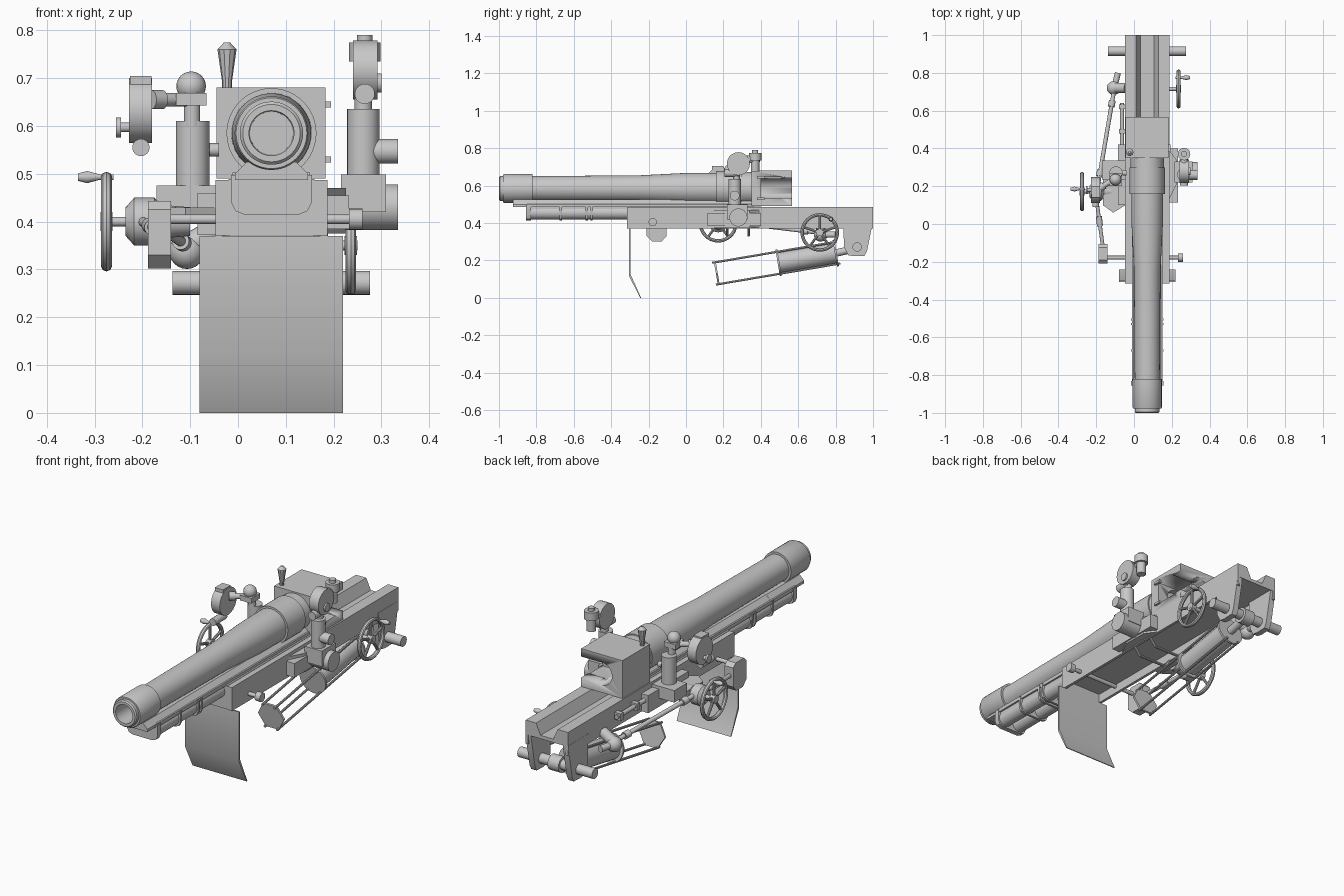
import bpy, bmesh, math
from mathutils import Vector, Matrix

if "Cube" in bpy.data.objects:
    bpy.data.objects.remove(bpy.data.objects["Cube"])

CX, CZ = 0.07, 0.585           # bore axis
steel = bpy.data.materials.new("grey_steel")
steel.diffuse_color = (0.58, 0.58, 0.58, 1)
steel.use_nodes = True
steel.node_tree.nodes["Principled BSDF"].inputs["Base Color"].default_value = steel.diffuse_color


def finish(name, bm):
    bmesh.ops.recalc_face_normals(bm, faces=bm.faces)
    me = bpy.data.meshes.new(name)
    for f in bm.faces:
        f.smooth = True
    bm.to_mesh(me)
    bm.free()
    me.set_sharp_from_angle(angle=math.radians(32))
    me.materials.append(steel)
    ob = bpy.data.objects.new(name, me)
    bpy.context.collection.objects.link(ob)
    return ob


def box(name, x0, x1, y0, y1, z0, z1):
    bm = bmesh.new()
    bmesh.ops.create_cube(bm, size=1)
    for v in bm.verts:
        v.co = ((x0 + x1) / 2 + v.co.x * (x1 - x0), (y0 + y1) / 2 + v.co.y * (y1 - y0),
                (z0 + z1) / 2 + v.co.z * (z1 - z0))
    return finish(name, bm)


def lathe(name, p, q, prof, n=32):
    """Revolve (distance, radius) points about the line from p to q."""
    p, d = Vector(p), Vector(q) - Vector(p)
    rot = d.to_track_quat('Z', 'Y')
    bm = bmesh.new()
    rings = [[bm.verts.new(p + rot @ Vector((r * math.cos(2 * math.pi * i / n),
              r * math.sin(2 * math.pi * i / n), t))) for i in range(n)] for t, r in prof]
    for a, b in zip(rings, rings[1:]):
        for i in range(n):
            bm.faces.new((a[i], a[(i + 1) % n], b[(i + 1) % n], b[i]))
    bm.faces.new(rings[0])
    bm.faces.new(rings[-1])
    return finish(name, bm)


def cyl(name, p, q, r, n=24):
    return lathe(name, p, q, [(0, r), ((Vector(q) - Vector(p)).length, r)], n)


def ball(name, c, r):
    bm = bmesh.new()
    bmesh.ops.create_uvsphere(bm, u_segments=20, v_segments=12, radius=r, matrix=Matrix.Translation(c))
    return finish(name, bm)


def prism(name, pts, axis, a, b):
    """Extrude an outline along x (points are y,z), y (x,z) or z (x,y)."""
    def at(u, v, w):
        return {'x': (w, u, v), 'y': (u, w, v), 'z': (u, v, w)}[axis]
    bm = bmesh.new()
    f = bm.faces.new([bm.verts.new(at(u, v, a)) for u, v in pts])
    ext = bmesh.ops.extrude_face_region(bm, geom=[f])
    bmesh.ops.translate(bm, vec=Vector(at(0, 0, b - a)),
                        verts=[g for g in ext['geom'] if isinstance(g, bmesh.types.BMVert)])
    return finish(name, bm)


def sym(*half):
    return [(CX + u, z) for u, z in half] + [(CX - u, z) for u, z in reversed(half)]


def cut(ob, cutter):
    m = ob.modifiers.new("cut", 'BOOLEAN')
    m.operation, m.object, m.solver = 'DIFFERENCE', cutter, 'EXACT'
    cutter.hide_render = True
    cutter.hide_viewport = True


def handwheel(name, x, y, z, r, hub0, hub1, grip, side):
    """Spoked wheel facing x with a crank grip on the given side."""
    bm = bmesh.new()
    n, k = 40, 8
    ring = [(.011 * math.sin(math.tau * j / k), r - .009 + .009 * math.cos(math.tau * j / k)) for j in range(k)]
    g = [[bm.verts.new((x + u, y + w * math.cos(math.tau * i / n), z + w * math.sin(math.tau * i / n)))
          for u, w in ring] for i in range(n)]
    for i in range(n):
        for j in range(k):
            bm.faces.new((g[i][j], g[(i + 1) % n][j], g[(i + 1) % n][(j + 1) % k], g[i][(j + 1) % k]))
    finish(name + "_rim", bm)
    for i in range(5):
        a = math.radians(90 + 72 * i)
        cyl(name + "_spoke", (x, y, z), (x, y + (r - .01) * math.cos(a), z + (r - .01) * math.sin(a)), .007, n=10)
    cyl(name + "_hub", (x - .013, y, z), (x + .013, y, z), .02)
    cyl(name + "_shaft", (hub0, y, z), (hub1, y, z), .01)
    gy, gz = y + (r - .01) * math.cos(grip), z + (r - .01) * math.sin(grip)
    lathe(name + "_grip", (x - side * .015, gy, gz), (x + side, gy, gz),
          [(0, .006), (.03, .006), (.055, .013), (.075, .008)], 14)


# Barrel with hollow muzzle
lathe("barrel", (CX, -1, CZ), (CX, 1, CZ),
      [(.5, .045), (0, .047), (0, .06), (.006, .066), (.022, .066), (.022, .074), (.028, .077), (.18, .077),
       (.18, .066), (.75, .07), (1.0, .083), (1.16, .084), (1.16, .094), (1.3, .094), (1.3, .088),
       (1.37, .088)], 48)

# Breech block, opened to the right and the rear
breech = box("breech_block", -.045, .183, .35, .567, .49, .68)
cut(breech, box("breech_slot_cutter", .055, .25, .40, .51, .53, .647))
cut(breech, box("breech_rear_cutter", .085, .25, .49, .65, .535, .64))
cut(breech, cyl("breech_bore_cutter", (.0695, .37, CZ), (.0695, .66, CZ), .057, n=31))
lathe("breech_lever", (-.023, .38, .67), (-.023, .38, .78),
      [(0, .01), (.02, .01), (.09, .02), (.105, .006)], 10)
for z in (.53, .645):
    box("breech_hinge", .18, .194, .38, .42, z - .006, z + .006)

# Cradle: channelled deck with hollow underside
prism("cradle", sym((.035, .432), (.06, .487), (.117, .487), (.117, .37), (.103, .37), (.103, .415)),
      'y', -.315, 1)
box("cradle_front", CX - .113, CX + .113, -.314, -.30, .371, .486)
box("cradle_cover", CX - .09, CX + .09, -.314, .40, .43, .489)
for x in (-.048, .158):
    prism("rear_cheek", [(.84, .42), (.845, .27), (.868, .228), (.90, .223), (.955, .225), (.968, .25),
          (.998, .40), (.998, .42)], 'x', x, x + .03)
cyl("rear_trunnion", (-.137, .915, .272), (.276, .915, .272), .025)
# Straps hanging below the cradle
for y in (.22, .335):
    for s in (-1, 1):
        cyl("strap_side", (CX + s * .11, y, .375), (CX + s * .08, y, .335), .007, n=10)
    cyl("strap_bar", (CX - .082, y, .334), (CX + .082, y, .334), .007, n=10)

# Recoil tubes, bands and sleigh below the barrel
for s in (-1, 1):
    cyl("recoil_tube", (CX + s * .042, -.84, .455), (CX + s * .042, -.31, .455), .036)
    box("slide_rail", CX + s * .072 - .009, CX + s * .072 + .009, -.85, .36, .485, .503)
box("recoil_plate", CX - .072, CX + .072, -.84, -.3, .47, .496)
band = sym((.085, .497), (.084, .44), (.075, .422), (.055, .414))
prism("front_band", band, 'y', -.856, -.83)
for y in (-.67, -.53, -.505):
    prism("housing_band", band, 'y', y - .006, y + .006)
prism("barrel_lug", sym((.052, .525), (.076, .50), (.076, .487)), 'y', -.925, -.66)
prism("barrel_sleigh", sym((.05, .525), (.076, .50), (.076, .485)), 'y', -.66, .36)

# Front spade plate
prism("spade", [(-.306, .37), (-.298, .37), (-.298, .13), (-.24, 0), (-.245, 0), (-.306, .12)], 'x', -.08, .22)

# Balancing cylinder, guide rods and end plates
D = Vector((0, 1, .17)).normalized()
A = Vector((CX, .49, .187))
N = Vector((0, -D.z, D.y))
cyl("balance_cylinder", A, A + D * .32, .056, n=32)
cyl("balance_rod", A + D * .32, (CX, .915, .265), .02)
cyl("balance_eye", (CX - .03, .915, .27), (CX + .03, .915, .27), .038)
for t in (-.335, 0, .31):
    cyl("guide_plate", A + D * t, A + D * (t + .01), .072, n=6 if t < 0 else 24)
for s in (-1, 1):
    for u in (-1, 1):
        o = Vector((s * .034, 0, 0)) + N * u * .059
        cyl("guide_rod", A + o - D * .345, A + o + D * .33, .006, n=10)

# Handwheels
handwheel("elevating_wheel", .236, .715, .35, .103, .18, .25, math.radians(50), 1)
handwheel("traverse_wheel", -.275, .172, .40, .104, -.28, -.20, math.radians(82), -1)

# Right sight mount
box("right_bracket", .18, .232, .115, .40, .385, .455)
prism("right_gusset", [(.18, .12), (.18, .40), (.225, .34), (.225, .21)], 'z', .375, .47)
cyl("right_drum", (.22, .28, .43), (.335, .28, .43), .048, n=32)
box("right_sight_base", .215, .31, .22, .33, .42, .498)
cyl("right_sight_post", (.262, .26, .49), (.262, .26, .635), .034)
cyl("right_post_knob", (.28, .26, .547), (.335, .26, .547), .026)
cyl("right_sight_neck", (.262, .27, .63), (.262, .27, .68), .018)
cyl("right_sight_disc", (.24, .28, .717), (.292, .28, .717), .062, n=20)
cyl("right_sight_objective", (.265, .205, .667), (.265, .28, .667), .021)
cyl("right_sight_knob", (.285, .28, .69), (.30, .28, .69), .02)
cyl("right_sight_arm", (.265, .30, .74), (.265, .38, .74), .02)
cyl("right_eyepiece", (.265, .37, .675), (.265, .37, .765), .022)
cyl("right_eyepiece_head", (.265, .37, .735), (.265, .37, .775), .033)
cyl("right_eyepiece_cap", (.265, .37, .77), (.265, .37, .79), .016)

# Left sight mount
box("left_bracket", -.17, -.04, .235, .335, .415, .475)
prism("left_gusset", [(-.045, .35), (-.045, .10), (-.11, .06), (-.165, .10), (-.165, .25)], 'z', .40, .43)
box("left_pad", -.085, -.04, .10, .42, .372, .46)
cyl("left_sight_post", (-.095, .27, .47), (-.095, .27, .61), .035)
cyl("left_post_knob", (-.06, .27, .55), (-.04, .27, .55), .014)
cyl("left_sight_neck", (-.096, .25, .60), (-.096, .25, .66), .017)
box("left_sight_block", -.13, -.066, .20, .27, .643, .669)
ball("left_sight_cap", (-.098, .235, .683), .031)
cyl("left_sight_arm", (-.18, .19, .655), (-.11, .235, .655), .014)
cyl("left_arm_collar", (-.182, .188, .655), (-.158, .205, .655), .02)
cyl("left_sight_disc", (-.228, .18, .632), (-.18, .18, .632), .068, n=20)
box("left_sight_head", -.226, -.181, .14, .20, .68, .704)
cyl("left_sight_objective", (-.203, .09, .555), (-.203, .18, .555), .018)
cyl("left_sight_stem", (-.25, .18, .597), (-.22, .18, .597), .01)
cyl("left_sight_knob", (-.255, .18, .597), (-.245, .18, .597), .021)

# Traverse gear housing and drive shafts
lathe("gear_housing", (-.235, .172, .40), (-.1, .172, .40),
      [(0, .03), (.018, .05), (.06, .05), (.075, .035), (.135, .03)], 16)
prism("gearbox", [(-.21, .33), (-.18, .302), (-.13, .302), (-.105, .33), (-.105, .425), (-.125, .443),
      (-.19, .443), (-.21, .425)], 'x', -.188, -.14)
cyl("gearbox_shaft", (-.165, -.12, .38), (-.2, .14, .40), .01)
cyl("shaft_coupling", (-.18, -.01, .388), (-.186, .04, .392), .016)
cyl("cross_shaft", (-.15, -.178, .405), (.24, -.178, .405), .01)
cyl("cross_shaft_knob", (.232, -.178, .405), (.26, -.178, .405), .022)
P, Q = Vector((-.192, .20, .41)), Vector((-.1, .74, .345))
cyl("long_shaft", P, Q, .011)
for t in (.1, .78):
    cyl("long_shaft_collar", P.lerp(Q, t), P.lerp(Q, t + .06), .018)
ball("worm_housing", (-.107, .72, .338), .037)
cyl("worm_shaft", (-.11, .72, .345), (-.04, .72, .385), .026)
cyl("worm_cap", (-.1, .74, .338), (-.085, .80, .338), .016)
cyl("firing_rod", (-.063, .34, .43), (-.063, .64, .43), .011)
for y in (.36, .49, .62):
    box("firing_rod_clamp", -.08, -.045, y - .012, y + .012, .412, .448)
